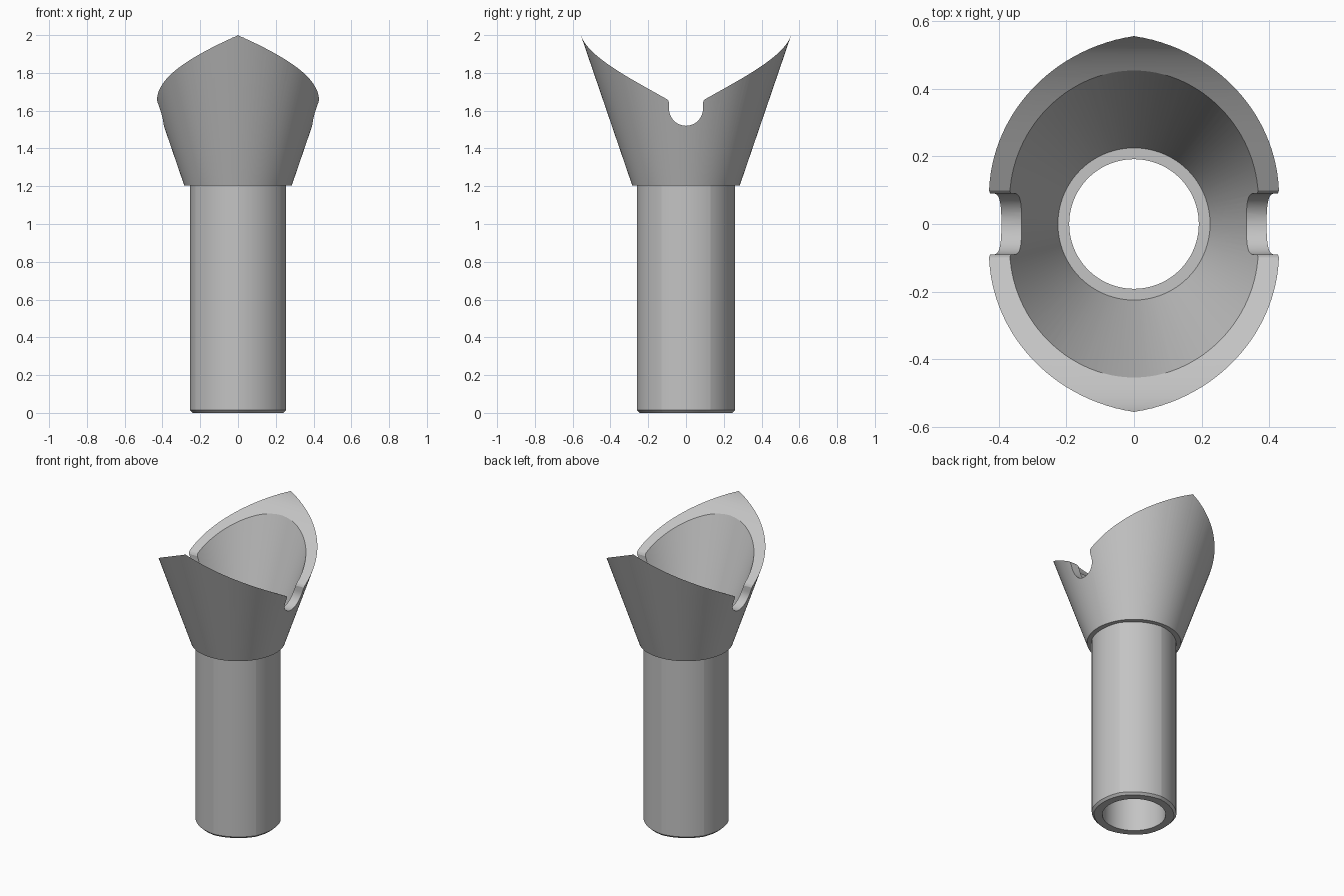
import bpy, bmesh, math
from math import sin, cos, pi, radians

if "Cube" in bpy.data.objects:
    bpy.data.objects.remove(bpy.data.objects["Cube"])

mat = bpy.data.materials.new("plain grey")
mat.diffuse_color = (0.55, 0.55, 0.55, 1)
mat.use_nodes = True
mat.node_tree.nodes["Principled BSDF"].inputs["Base Color"].default_value = mat.diffuse_color


def make_object(name, bm, sharp):
    bmesh.ops.recalc_face_normals(bm, faces=bm.faces)
    me = bpy.data.meshes.new(name)
    bm.to_mesh(me)
    bm.free()
    me.materials.append(mat)
    ob = bpy.data.objects.new(name, me)
    bpy.context.collection.objects.link(ob)
    shade(ob, sharp)
    return ob


def shade(ob, angle):
    ob.data.polygons.foreach_set("use_smooth", [True] * len(ob.data.polygons))
    ob.data.set_sharp_from_angle(angle=radians(angle))


def loft(name, rings, sharp):
    """Skin a closed chain of rings (inside and outside of a tube)."""
    bm = bmesh.new()
    vs = [[bm.verts.new(p) for p in ring] for ring in rings]
    n = len(vs[0])
    for a, b in zip(vs, vs[1:] + vs[:1]):
        for i in range(n):
            j = (i + 1) % n
            bm.faces.new((a[i], a[j], b[j], b[i]))
    return make_object(name, bm, sharp)


def circle(r, z, n):
    return [(r * cos(2 * pi * i / n), r * sin(2 * pi * i / n), z) for i in range(n)]


# Shaft: hollow tube whose outside is a hexagon with bulging sides
CORNER, ARC, N = 0.259, 0.298, 16


def lobed(scale, z):
    pts = []
    half = math.asin(CORNER * 0.5 / ARC)
    centre = CORNER * cos(pi / 6) - ARC * cos(half)
    for k in range(6):
        for i in range(N):
            t = -half + 2 * half * i / N
            x, y = centre + ARC * cos(t), ARC * sin(t)
            c, s = cos(k * pi / 3), sin(k * pi / 3)
            pts.append(((x * c - y * s) * scale, (x * s + y * c) * scale, z))
    return pts


TOP = 1.206
shaft = loft("shaft", [lobed(0.945, 0), lobed(1, 0.014), lobed(1, TOP),
                       circle(0.192, TOP, 6 * N), circle(0.192, 0, 6 * N)], 6)

# Funnel: conical cup on top of the shaft
BASE_Z, BASE_R, SLOPE, WALL = 1.205, 0.285, 0.342, 0.06


def cone_r(z):
    return BASE_R + SLOPE * (z - BASE_Z)


funnel = loft("funnel", [circle(r, z, 128) for r, z in (
    (BASE_R, BASE_Z), (cone_r(2.1), 2.1), (cone_r(2.1) - WALL, 2.1),
    (cone_r(1.19) - WALL, 1.19), (0.25, BASE_Z))], 20)

# Cutter: U slot plus a rim rising evenly around the cone, extruded along x
SLOT, SLOT_Z = 0.09, 1.61
side = [(SLOT * sin(a), SLOT_Z - SLOT * cos(a)) for a in [pi / 2 * i / 12 for i in range(13)]]
side += [(SLOT, 1.643), (SLOT + 0.004, 1.653)]
for i in range(33):
    deg = 13 + 77 * i / 32
    z = 1.602 + 0.398 * deg / 90
    side.append((cone_r(z) * sin(radians(deg)), z))
side += [(0.75, 2.3)]
outline = side + [(-y, z) for y, z in reversed(side[1:])]
bm = bmesh.new()
face = bm.faces.new([bm.verts.new((-1, y, z)) for y, z in outline])
ext = bmesh.ops.extrude_face_region(bm, geom=[face], use_keep_orig=True)
bmesh.ops.translate(bm, vec=(2, 0, 0),
                    verts=[v for v in ext["geom"] if isinstance(v, bmesh.types.BMVert)])
cutter = make_object("rim_cutter", bm, 20)
cutter.hide_render = True

mod = funnel.modifiers.new("rim cut", "BOOLEAN")
mod.operation = "DIFFERENCE"
mod.solver = "EXACT"
mod.object = cutter
bpy.context.view_layer.objects.active = funnel
bpy.ops.object.modifier_apply(modifier=mod.name)
bpy.data.objects.remove(cutter)
shade(funnel, 20)
